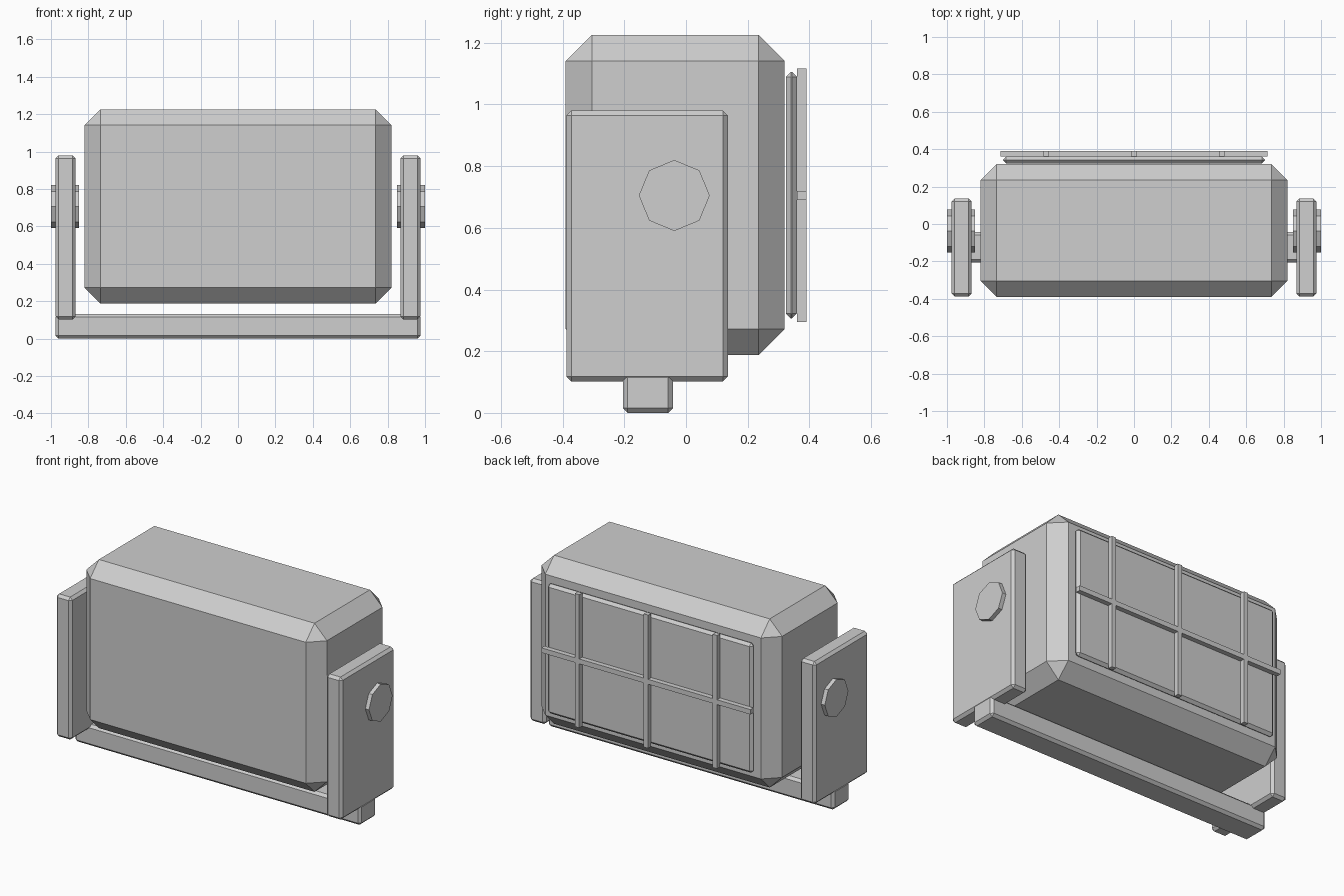
import bpy
import math

cube = bpy.data.objects.get("Cube")
if cube:
    bpy.data.objects.remove(cube, do_unlink=True)

grey = bpy.data.materials.new("light grey")
grey.use_nodes = True
grey.diffuse_color = (0.62, 0.62, 0.62, 1)
grey.node_tree.nodes["Principled BSDF"].inputs["Base Color"].default_value = grey.diffuse_color


def box(name, x, y, z, chamfer=0):
    """Box from (min, max) ranges, with optional flat chamfers."""
    ranges = (x, y, z)
    bpy.ops.mesh.primitive_cube_add(size=1, location=[(a + b) / 2 for a, b in ranges])
    ob = bpy.context.object
    ob.name = name
    ob.scale = [b - a for a, b in ranges]
    bpy.ops.object.transform_apply(location=False, rotation=False, scale=True)
    ob.data.materials.append(grey)
    if chamfer:
        mod = ob.modifiers.new("chamfer", "BEVEL")
        mod.width = chamfer
        mod.segments = 1
    return ob


# Lamp housing and rear panel
box("housing", (-0.82, 0.82), (-0.39, 0.32), (0.187, 1.226), 0.085)
box("rear_panel", (-0.70, 0.70), (0.324, 0.36), (0.306, 1.106), 0.0165)

# Guard grille on the rear panel
for i, x in enumerate((-0.47, 0, 0.47)):
    box(f"grille_upright_{i + 1}", (x - 0.015, x + 0.015), (0.36, 0.39), (0.295, 1.116))
box("grille_crossbar", (-0.713, 0.713), (0.36, 0.39), (0.69, 0.72))

# Mounting bracket: base bar, side plates and pivot bolts
box("base_bar", (-0.976, 0.976), (-0.205, -0.042), (0, 0.13), 0.016)
for side, s in (("left", 1), ("right", -1)):
    box(f"{side}_side_plate", sorted((s * 0.868, s * 0.975)), (-0.388, 0.136), (0.102, 0.98), 0.016)
    bpy.ops.mesh.primitive_cylinder_add(vertices=8, radius=0.115, depth=0.15,
                                        location=(s * 0.925, -0.038, 0.705),
                                        rotation=(0, math.pi / 2, 0))
    bolt = bpy.context.object
    bolt.name = f"{side}_pivot_bolt"
    bolt.data.materials.append(grey)
